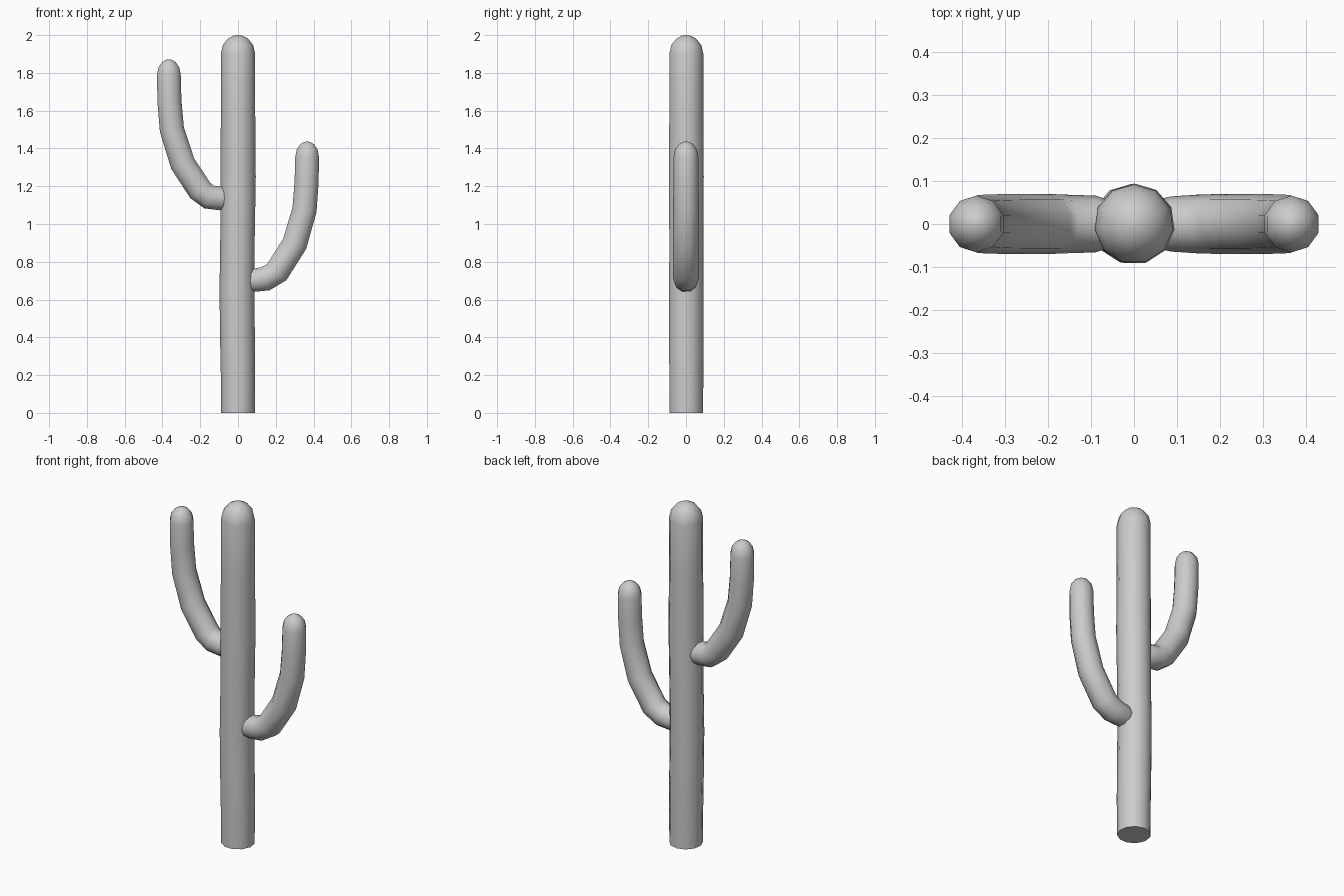
import bpy, bmesh, math
from mathutils import Vector

if "Cube" in bpy.data.objects:
    bpy.data.objects.remove(bpy.data.objects["Cube"])


def tube(name, path, sides):
    """Sweep a ring along an xz path of (x, z, radius) points and cap both ends."""
    bm = bmesh.new()
    pts = [Vector((x, 0, z)) for x, z, r in path]
    rings = []
    for i, p in enumerate(pts):
        t = (pts[min(i + 1, len(pts) - 1)] - pts[max(i - 1, 0)]).normalized()
        n = Vector((t.z, 0, -t.x))
        ring = []
        for k in range(sides):
            a = 2 * math.pi * k / sides + math.pi / 2
            offset = n * math.cos(a) + Vector((0, 1, 0)) * math.sin(a)
            ring.append(bm.verts.new(p + offset * path[i][2]))
        rings.append(ring)
    for a, b in zip(rings, rings[1:]):
        for k in range(sides):
            j = (k + 1) % sides
            bm.faces.new((a[k], a[j], b[j], b[k]))
    bm.faces.new(rings[0][::-1])
    bm.faces.new(rings[-1])
    bmesh.ops.recalc_face_normals(bm, faces=bm.faces)
    me = bpy.data.meshes.new(name)
    bm.to_mesh(me)
    bm.free()
    ob = bpy.data.objects.new(name, me)
    bpy.context.collection.objects.link(ob)
    bpy.ops.object.select_all(action='DESELECT')
    ob.select_set(True)
    bpy.context.view_layer.objects.active = ob
    bpy.ops.object.shade_smooth_by_angle(angle=math.radians(50))
    return ob


def dome(x, z, top, r):
    """Rounded tip from height z to top."""
    return [(x, z + (top - z) * math.sin(a), r * math.cos(a))
            for a in map(math.radians, (0, 28, 55, 75, 88))]


# Main trunk, gently wavering
tube("trunk", [(0, 0, .09), (0, .2, .092), (-.002, .35, .093), (-.006, .65, .093),
               (-.003, .9, .092), (.001, 1.25, .094), (0, 1.6, .092)]
     + dome(0, 1.9, 2.0, .092), 11)

# Upper left arm
tube("left_arm", [(-.065, 1.135, .058), (-.09, 1.135, .066), (-.155, 1.143, .068),
                  (-.20, 1.178, .07), (-.293, 1.32, .07), (-.35, 1.50, .068),
                  (-.363, 1.65, .067)]
     + dome(-.366, 1.79, 1.872, .066), 10)

# Lower right arm
tube("right_arm", [(.06, .70, .058), (.085, .702, .064), (.145, .71, .068),
                   (.205, .745, .07), (.30, .895, .07), (.352, 1.075, .068),
                   (.363, 1.22, .067)]
     + dome(.366, 1.355, 1.437, .066), 10)
